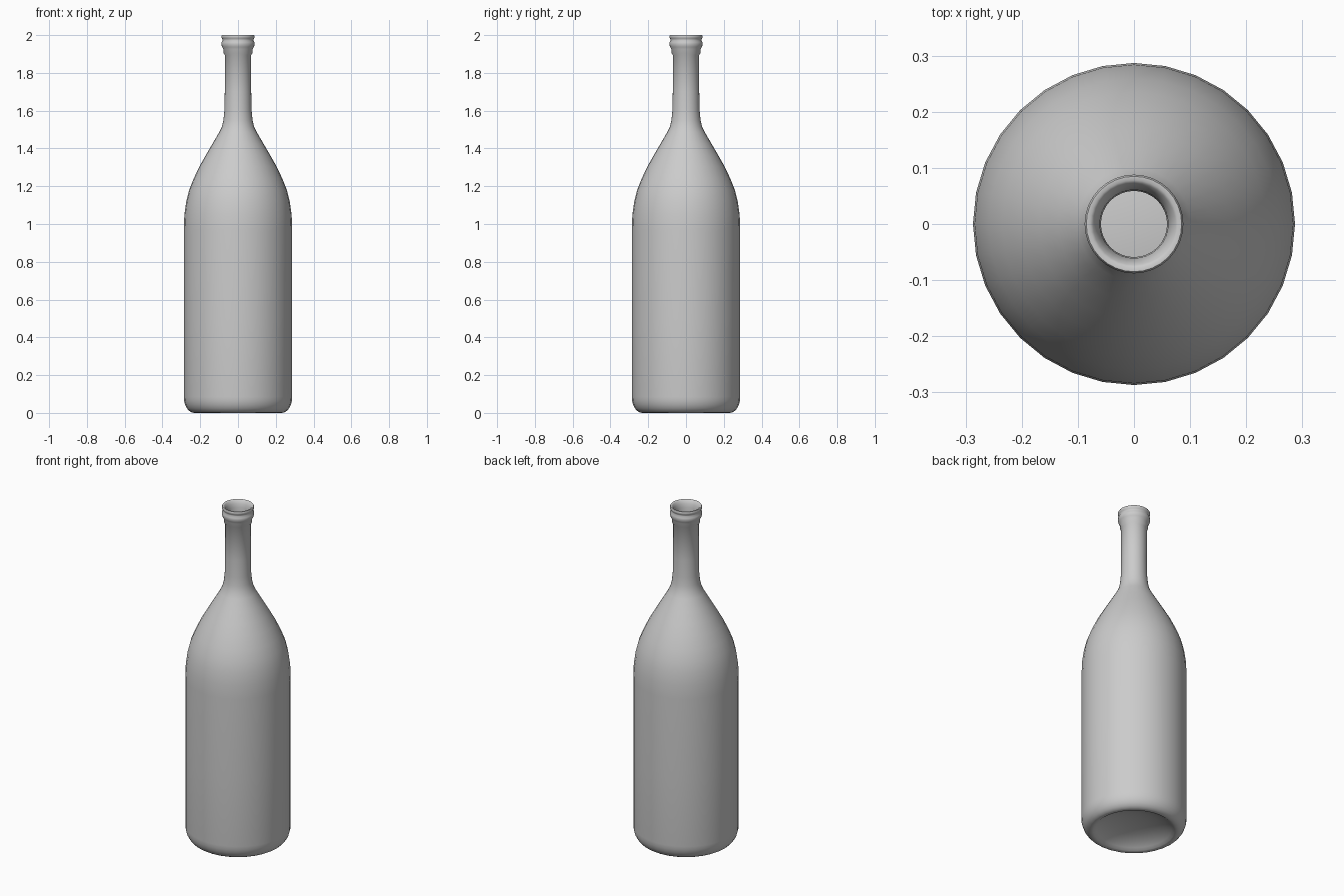
import bpy, bmesh, math

if "Cube" in bpy.data.objects:
    bpy.data.objects.remove(bpy.data.objects["Cube"])

SIDES = 32
WALL = 0.011

# Punt and rounded heel (radius, height), from the centre underneath outward
base = [(0, 0.06), (0.06, 0.058), (0.12, 0.048), (0.17, 0.033), (0.205, 0.014), (0.22, 0.003), (0.232, 0.0)]
heel = [(0.232 + 0.055 * math.sin(a), 0.085 - 0.085 * math.cos(a))
        for a in (math.radians(15 * i) for i in range(1, 7))]

# Body, shoulder and neck
body = [(0.287, 0.5), (0.287, 0.97), (0.284, 1.05), (0.274, 1.12), (0.259, 1.18),
        (0.235, 1.24), (0.204, 1.305), (0.17, 1.365), (0.135, 1.425), (0.1, 1.485),
        (0.085, 1.515), (0.077, 1.55), (0.072, 1.60), (0.07, 1.70), (0.07, 1.895)]

# Ringed lip, rolling over into the mouth
lip = [(0.076, 1.903), (0.077, 1.925), (0.084, 1.937), (0.088, 1.95), (0.087, 1.963),
       (0.081, 1.973), (0.083, 1.98), (0.087, 1.986), (0.088, 1.995), (0.085, 2.0),
       (0.078, 2.0), (0.073, 1.996), (0.066, 1.98), (0.061, 1.96)]

# Inside wall and floor follow the outside
inside = [(r - WALL, z) for r, z in reversed(body)]
floor = [(r - WALL, z + WALL * 0.8) for r, z in reversed(heel[:-1])]
floor += [(max(r - WALL * 0.4, 0), z + WALL) for r, z in reversed(base)]

profile = base + heel + body + lip + inside + floor

# Lathe the profile around z
bm = bmesh.new()
verts = [bm.verts.new((r, 0, z)) for r, z in profile]
edges = [bm.edges.new(pair) for pair in zip(verts, verts[1:])]
bmesh.ops.spin(bm, geom=verts + edges, cent=(0, 0, 0), axis=(0, 0, 1),
               angle=math.tau, steps=SIDES, use_duplicate=False)
bmesh.ops.remove_doubles(bm, verts=bm.verts[:], dist=0.0005)
bmesh.ops.recalc_face_normals(bm, faces=bm.faces[:])

mesh = bpy.data.meshes.new("bottle")
bm.to_mesh(mesh)
bm.free()
bottle = bpy.data.objects.new("bottle", mesh)
bpy.context.collection.objects.link(bottle)

# Smooth glass surface
bpy.context.view_layer.objects.active = bottle
bottle.select_set(True)
bpy.ops.object.shade_smooth_by_angle(angle=math.radians(50))
